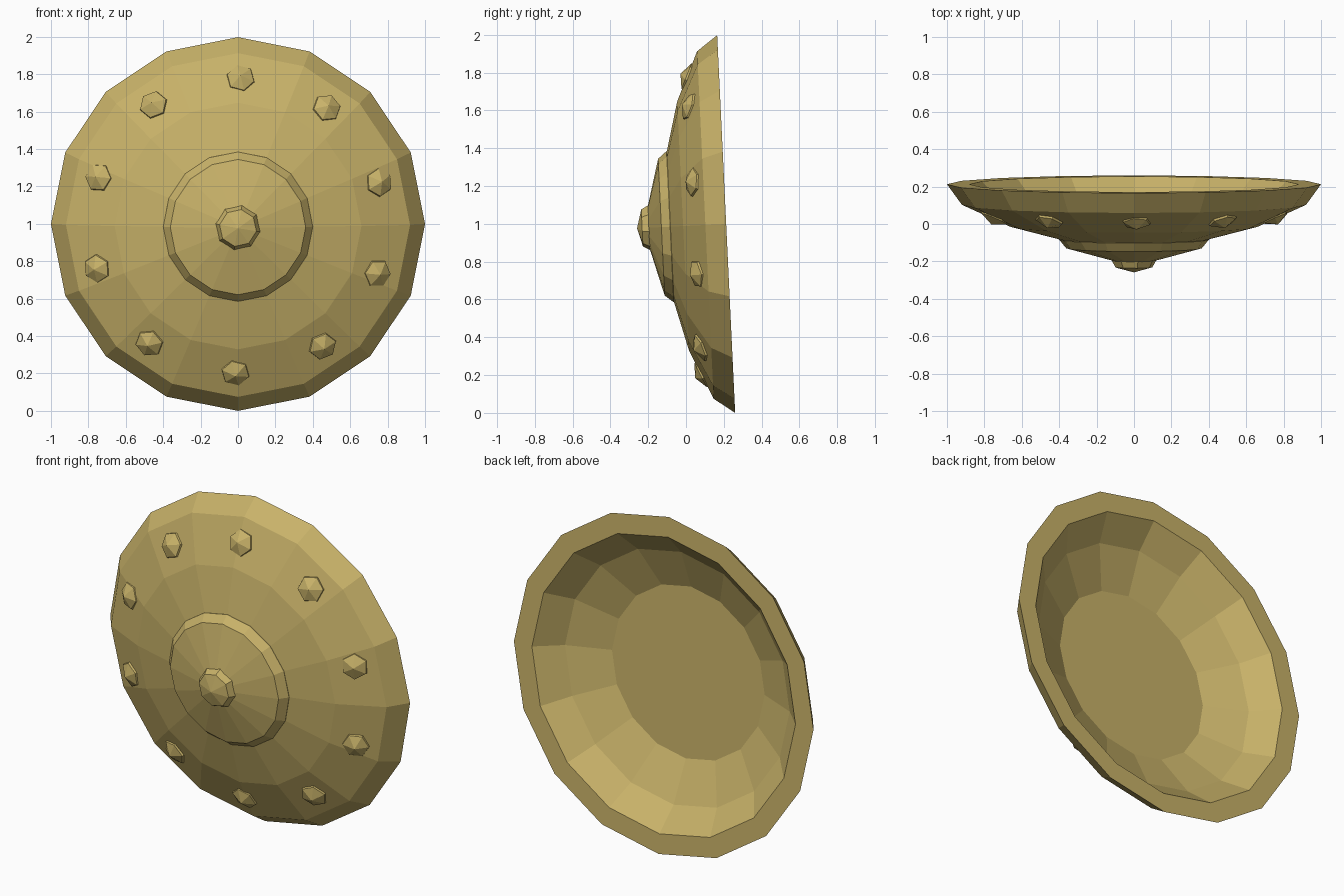
import bpy, bmesh, math
from mathutils import Matrix, Vector

if "Cube" in bpy.data.objects:
    bpy.data.objects.remove(bpy.data.objects["Cube"])

brass = bpy.data.materials.new("dull brass")
brass.diffuse_color = (0.578, 0.445, 0.141, 1)
brass.use_nodes = True
brass.node_tree.nodes["Principled BSDF"].inputs["Base Color"].default_value = brass.diffuse_color

# Leaning frame: local z is the shield's forward axis, local y runs up its face
TILT = math.atan2(0.095, 1.995)
FRAME = Matrix.Translation((0, 0.2125, math.cos(TILT))) @ Matrix.Rotation(math.pi / 2 + TILT, 4, 'X')


def lathe(name, profile, sides, start=90, place=Matrix()):
    """Revolve (radius, depth) points about local z; radius 0 is a single tip."""
    bm = bmesh.new()
    rings = []
    for r, d in profile:
        if r == 0:
            rings.append([bm.verts.new((0, 0, d))] * sides)
        else:
            rings.append([bm.verts.new((r * math.cos(a), r * math.sin(a), d))
                          for a in (math.radians(start) + math.tau * i / sides
                                    for i in range(sides))])
    for lo, hi in zip(rings, rings[1:]):
        for i in range(sides):
            j = (i + 1) % sides
            quad = list(dict.fromkeys((lo[i], lo[j], hi[j], hi[i])))
            bm.faces.new(quad)
    for ring in (rings[0], rings[-1]):
        if ring[0] is not ring[1]:
            bm.faces.new(ring)
    bm.transform(FRAME @ place)
    bmesh.ops.recalc_face_normals(bm, faces=bm.faces)
    me = bpy.data.meshes.new(name)
    bm.to_mesh(me)
    bm.free()
    me.materials.append(brass)
    ob = bpy.data.objects.new(name, me)
    bpy.context.collection.objects.link(ob)
    return ob


# Hollow dish: inner floor, inner wall, flat back rim, then the front surface
lathe("shield_dish", [(0.51, 0.235), (0.75, 0.13), (0.88, 0), (1, 0),
                      (0.92, 0.11), (0.66, 0.228), (0.40, 0.295)], 16)

# Raised central disc with a bevelled edge
lathe("raised_disc", [(0.40, 0.28), (0.40, 0.297), (0.362, 0.343), (0, 0.44)], 16)

# Eight-sided centre boss
lathe("centre_boss", [(0.122, 0.38), (0.122, 0.405), (0.1, 0.445), (0, 0.472)], 8, 80)

# Ten hexagonal studs, square to the sloping face
slope = math.atan2(0.118, 0.26)
for i in range(10):
    place = (Matrix.Rotation(math.radians(89 - 36 * i), 4, 'Z')
             @ Matrix.Translation(Vector((0.79, 0, 0.169)))
             @ Matrix.Rotation(slope, 4, 'Y'))
    lathe(f"stud_{i + 1}", [(0.078, -0.01), (0.074, 0.004), (0, 0.038)], 6, 15, place)
